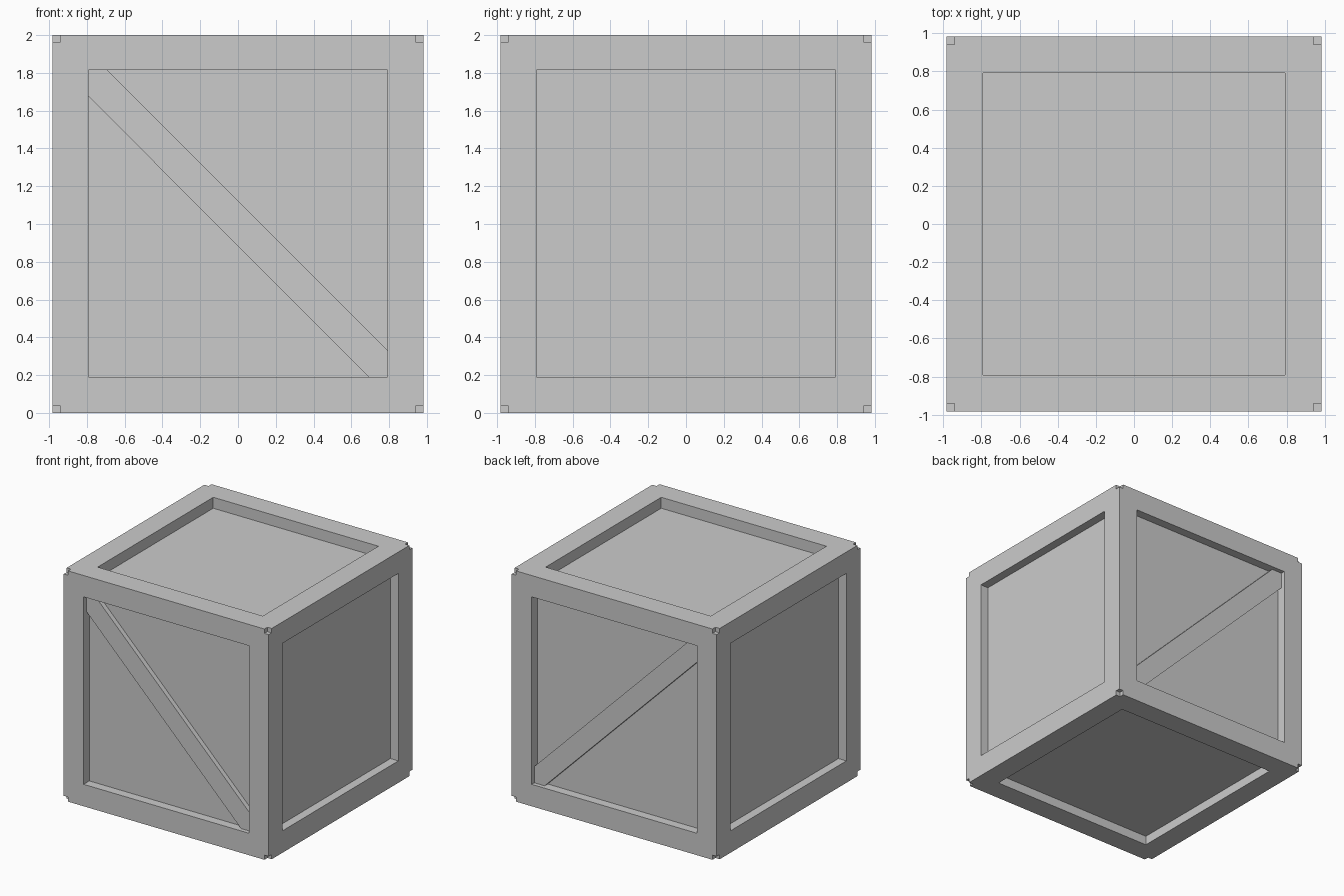
import bpy, bmesh
from mathutils import Vector

if "Cube" in bpy.data.objects:
    bpy.data.objects.remove(bpy.data.objects["Cube"])

mat = bpy.data.materials.new("light grey")
mat.diffuse_color = (0.6, 0.6, 0.6, 1)
mat.use_nodes = True
mat.node_tree.nodes["Principled BSDF"].inputs["Base Color"].default_value = mat.diffuse_color


def finish(bm, name):
    bmesh.ops.remove_doubles(bm, verts=bm.verts, dist=1e-5)
    bmesh.ops.recalc_face_normals(bm, faces=bm.faces)
    me = bpy.data.meshes.new(name)
    bm.to_mesh(me)
    bm.free()
    me.materials.append(mat)
    ob = bpy.data.objects.new(name, me)
    bpy.context.collection.objects.link(ob)
    return ob


def box(name, lo, hi):
    bm = bmesh.new()
    bmesh.ops.create_cube(bm, size=1)
    for v in bm.verts:
        v.co = Vector([l + (c + 0.5) * (h - l) for c, l, h in zip(v.co, lo, hi)])
    return finish(bm, name)


# Frame: twelve square beams merged into one shell, with notched corners
side = [-0.983, -0.942, -0.792, 0.792, 0.942, 0.983]
up = [0, 0.04, 0.19, 1.815, 1.962, 2]
cuts = [side, side, up]


def filled(c):
    if min(c) < 0 or max(c) > 4:
        return False
    outer = sum(i != 2 for i in c)
    corner = all(i in (0, 4) for i in c)
    return outer >= 2 and not corner


bm = bmesh.new()
cells = [(i, j, k) for i in range(5) for j in range(5) for k in range(5)]
for c in filter(filled, cells):
    for axis in range(3):
        for step in (0, 1):
            n = list(c)
            n[axis] += 2 * step - 1
            if filled(n):
                continue
            a, b = (axis + 1) % 3, (axis + 2) % 3
            quad = []
            for da, db in ((0, 0), (1, 0), (1, 1), (0, 1)):
                p = list(c)
                p[axis] += step
                p[a] += da
                p[b] += db
                quad.append(bm.verts.new([cuts[t][p[t]] for t in range(3)]))
            if step == 0:
                quad.reverse()
            bm.faces.new(quad)
finish(bm, "frame")

# Recessed panels on all six sides, as one inner box
box("panels", (-0.907, -0.905, 0.08), (0.907, 0.905, 1.905))

# Diagonal braces on the front and back
profile = [(-0.792, 1.815), (-0.792, 1.676), (0.692, 0.19),
           (0.792, 0.19), (0.792, 0.331), (-0.692, 1.815)]
for name, s in (("front_brace", -1), ("back_brace", 1)):
    bm = bmesh.new()
    face = bm.faces.new([bm.verts.new((x, s * 0.947, z)) for x, z in profile])
    ext = bmesh.ops.extrude_face_region(bm, geom=[face])
    moved = [g for g in ext["geom"] if isinstance(g, bmesh.types.BMVert)]
    bmesh.ops.translate(bm, verts=moved, vec=(0, -s * 0.06, 0))
    finish(bm, name)
